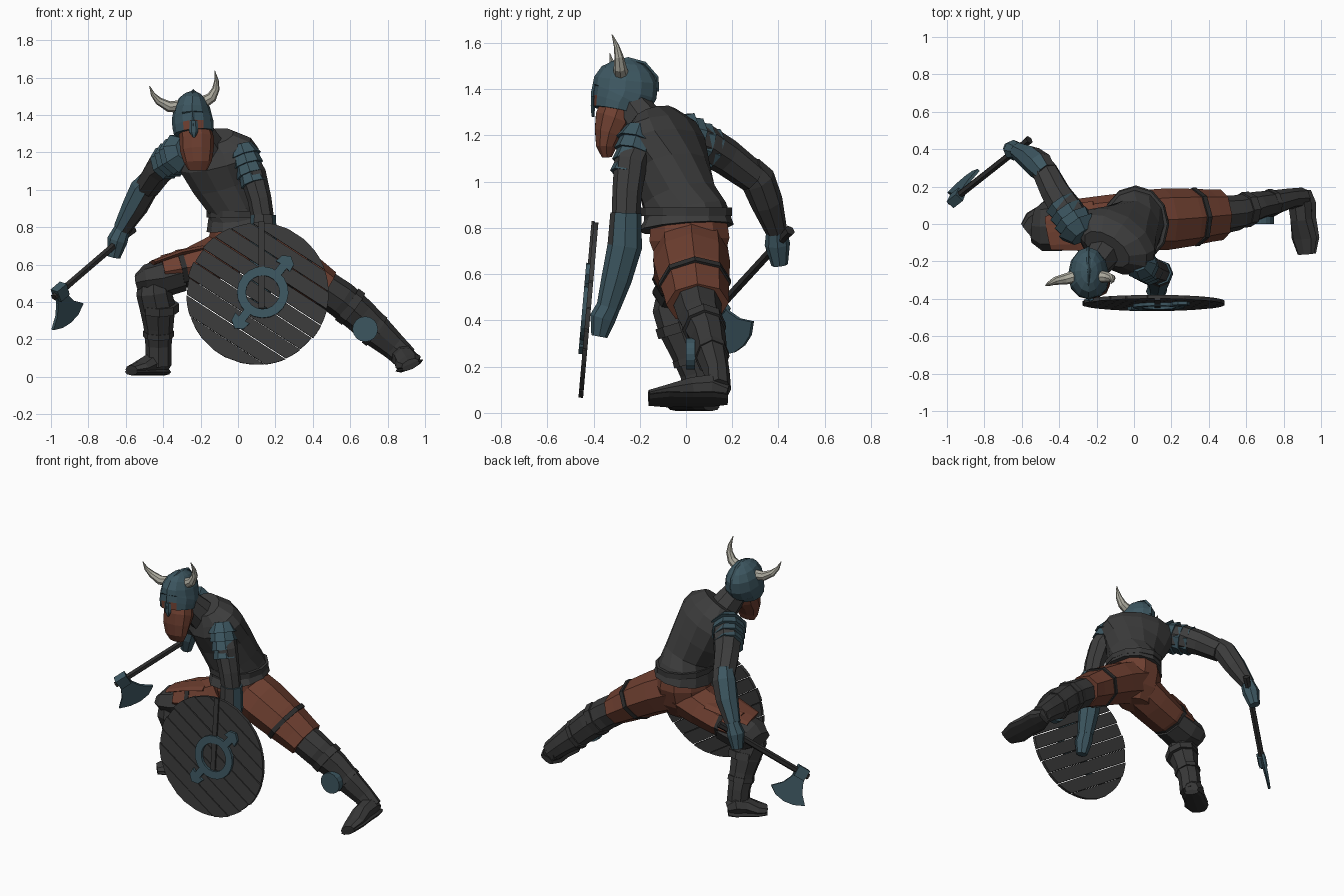
import bpy, bmesh, math, random
from mathutils import Vector, Matrix

random.seed(4)
if "Cube" in bpy.data.objects:
    bpy.data.objects.remove(bpy.data.objects["Cube"])


def material(name, r, g, b):
    m = bpy.data.materials.new(name)
    m.use_nodes = True
    m.diffuse_color = (r, g, b, 1)
    m.node_tree.nodes["Principled BSDF"].inputs["Base Color"].default_value = (r, g, b, 1)
    return m


CLOTH = material("charcoal cloth", .046, .046, .046)
BOOT = material("dark leather", .04, .04, .04)
STRAP = material("black strap", .026, .026, .026)
STEEL = material("blue steel", .046, .094, .118)
BROWN = material("red brown", .157, .05, .03)
HORN = material("pale horn", .41, .4, .34)
WOOD = material("grey wood", .042, .042, .042)


def finish(bm, name, mat):
    bmesh.ops.recalc_face_normals(bm, faces=bm.faces[:])
    mesh = bpy.data.meshes.new(name)
    bm.to_mesh(mesh)
    bm.free()
    mesh.materials.append(mat)
    ob = bpy.data.objects.new(name, mesh)
    bpy.context.collection.objects.link(ob)
    return ob


def repaint(ob, mat, rule):
    """Give a second colour to the faces that follow a rule."""
    ob.data.materials.append(mat)
    for f in ob.data.polygons:
        if rule(f):
            f.material_index = 1


def loft(name, rings, mat, n=8, side=(1, 0, 0)):
    """Skin elliptical rings (x, y, z, radius_a[, radius_b[, twist]]) along their centres."""
    bm = bmesh.new()
    cs = [Vector(r[:3]) for r in rings]
    loops = []
    for i, r in enumerate(rings):
        t = (cs[min(i + 1, len(cs) - 1)] - cs[max(i - 1, 0)]).normalized()
        s = Vector(side)
        if len(r) > 5:
            s = Matrix.Rotation(math.radians(r[5]), 3, 'Z') @ s
        u = (s - t * s.dot(t)).normalized()
        v = t.cross(u)
        b = r[4] if len(r) > 4 else r[3]
        angles = [2 * math.pi * k / n for k in range(n)]
        loops.append([bm.verts.new(cs[i] + u * r[3] * math.cos(a) + v * b * math.sin(a))
                      for a in angles])
    for a, b in zip(loops, loops[1:]):
        for k in range(n):
            j = (k + 1) % n
            bm.faces.new((a[k], a[j], b[j], b[k]))
    bm.faces.new(loops[0])
    bm.faces.new(loops[-1])
    return finish(bm, name, mat)


def prisms(name, outlines, z0, z1, mat, matrix):
    """Extrude flat outlines between two heights of a local frame."""
    bm = bmesh.new()
    for pts in outlines:
        lo, hi = ([bm.verts.new(matrix @ Vector((x, y, z))) for x, y in pts] for z in (z0, z1))
        bm.faces.new(lo)
        bm.faces.new(hi)
        for k in range(len(pts)):
            j = (k + 1) % len(pts)
            bm.faces.new((lo[k], lo[j], hi[j], hi[k]))
    return finish(bm, name, mat)


def band(name, centre, axis, ra, rb, mat, width=.03, side=(0, 1, 0), n=8):
    c, d = Vector(centre), Vector(axis).normalized() * width / 2
    loft(name, [(*(c - d), ra, rb), (*(c + d), ra, rb)], mat, n, side)


def pauldron(name, start, end, radius):
    a, b = Vector(start), Vector(end)
    for i in range(4):
        p, q = a.lerp(b, i / 4), a.lerp(b, (i + 1.2) / 4)
        r = radius * (.75 if i == 0 else 1 - .06 * i)
        loft(f"{name}_plate_{i + 1}", [(*p, r * .88), (*q, radius * (1.03 - .06 * i))], STEEL, 8, (0, 1, 0))


def foot(name, heel, toe, side):
    h, t, s = Vector(heel), Vector(toe), Vector(side).normalized()
    up = s.cross(t - h).normalized()
    up = up if up.z > 0 else -up
    shape = [(0, .044, .04, .03), (.2, .068, .065, .05), (.45, .064, .055, .045),
             (.75, .074, .036, .022), (1, .05, .024, .012)]
    loft(name, [(*(h.lerp(t, f) + up * lift), a, b) for f, a, b, lift in shape], BOOT, 8, side)
    loft(name + "_sole", [(*h.lerp(t, f), a * 1.06, .018) for f, a, b, lift in shape], STRAP, 8, side)


# Torso, belt and hips
loft("tunic", [(.01, 0, .8, .18, .207), (0, -.005, .87, .16, .182), (-.01, -.03, .93, .16, .165, -10),
               (-.06, -.06, 1.05, .2, .16, -20), (-.1, -.095, 1.16, .24, .16, -28),
               (-.12, -.105, 1.225, .222, .13, -30), (-.145, -.135, 1.28, .14, .085, -30)], CLOTH, 12)
loft("neck", [(-.15, -.14, 1.2, .1), (-.215, -.235, 1.33, .075)], CLOTH)
band("belt", (.005, 0, .87), (0, 0, 1), .2, .174, BOOT, .035, n=12)
loft("hips", [(.01, .02, .56, .1, .09), (.01, .02, .64, .165, .145),
              (.01, .015, .75, .165, .182), (.01, .01, .86, .14, .17)], BROWN, 10)

# Head
loft("beard_and_face", [(-.215, -.342, 1.105, .05, .022), (-.215, -.345, 1.15, .075, .046),
                        (-.22, -.333, 1.21, .09, .067), (-.22, -.31, 1.27, .093, .088),
                        (-.23, -.295, 1.315, .088, .085)], BROWN, 10)
helmet = loft("helmet", [(-.237, -.298, 1.305, .106, .108), (-.24, -.292, 1.335, .11, .116),
                         (-.242, -.278, 1.36, .111, .131), (-.245, -.265, 1.39, .107, .141),
                         (-.245, -.26, 1.44, .096, .138), (-.243, -.255, 1.485, .073, .11),
                         (-.24, -.25, 1.512, .045, .07), (-.24, -.25, 1.528, .012, .02)], STEEL, 12)
repaint(helmet, BROWN, lambda f: 1.34 < f.center.z < 1.355 and f.center.y < -.38)
loft("helmet_crest", [(-.238, -.402, 1.33, .01), (-.242, -.4, 1.39, .01), (-.245, -.388, 1.45, .01),
                      (-.242, -.32, 1.512, .01), (-.24, -.25, 1.529, .01), (-.244, -.18, 1.51, .01),
                      (-.245, -.128, 1.45, .01), (-.245, -.126, 1.39, .01)], STEEL, 4)
loft("nose_guard", [(-.238, -.402, 1.37, .022, .01), (-.237, -.403, 1.31, .024, .01),
                    (-.235, -.402, 1.28, .006, .006)], STEEL, 6)
loft("right_horn", [(-.31, -.28, 1.445, .034), (-.37, -.295, 1.445, .029), (-.425, -.305, 1.475, .021),
                    (-.455, -.32, 1.51, .012), (-.473, -.33, 1.555, .002)], HORN, 8, (0, 1, 0))
loft("left_horn", [(-.19, -.28, 1.465, .034), (-.14, -.285, 1.495, .028), (-.118, -.29, 1.54, .02),
                   (-.115, -.3, 1.585, .012), (-.125, -.32, 1.637, .002)], HORN, 8, (0, 1, 0))

# Shield arm, with plating below the elbow
loft("left_upper_arm", [(.02, -.19, 1.19, .07), (.08, -.24, 1.08, .072), (.115, -.255, .95, .064),
                        (.135, -.26, .83, .06)], CLOTH, 8, (0, 1, 0))
pauldron("left_shoulder", (.02, -.2, 1.235), (.083, -.255, 1.04), .086)
left_bracer = loft("left_bracer", [(.135, -.26, .865, .067), (.135, -.265, .72, .075), (.13, -.3, .58, .066),
                                   (.125, -.335, .46, .052)], STEEL, 8, (0, 1, 0))
repaint(left_bracer, CLOTH, lambda f: f.center.z > .75 and f.normal.y < -.5)
loft("left_hand", [(.125, -.33, .47, .05), (.12, -.36, .41, .056), (.12, -.375, .33, .035)],
     STEEL, 8, (0, 1, 0))

# Axe arm, with plating on the outer half of the forearm
loft("right_upper_arm", [(-.28, -.03, 1.2, .085), (-.36, .08, 1.16, .088), (-.42, .17, 1.11, .08),
                         (-.48, .29, 1.02, .07)], CLOTH)
pauldron("right_shoulder", (-.27, -.065, 1.215), (-.385, .1, 1.145), .112)
right_bracer = loft("right_bracer", [(-.465, .27, 1.06, .06), (-.5, .31, 1.01, .076), (-.55, .35, .91, .07),
                                     (-.62, .39, .79, .048)], STEEL)
repaint(right_bracer, CLOTH, lambda f: f.normal.x > .25)
loft("right_hand", [(-.615, .39, .8, .042), (-.645, .395, .73, .055), (-.665, .405, .64, .036)], STEEL)

# Axe
butt, tip = Vector((-.56, .45, .79)), Vector((-.985, .115, .425))
d = (tip - butt).normalized()
w = Vector((.235, .53, -.82))
w = (w - d * w.dot(d)).normalized()
frame = Matrix((d, w, d.cross(w))).transposed().to_4x4()
frame.translation = Vector((-.95, .14, .455))
loft("axe_handle", [(*butt, .024), (*butt.lerp(tip, .08), .02), (*tip, .02)], STRAP, 6)
prisms("axe_blade", [[(-.035, 0), (.035, 0), (.045, .05), (.075, .11), (.13, .165), (.065, .195), (0, .205),
                      (-.065, .195), (-.12, .16), (-.065, .105), (-.04, .05)]], -.008, .008, STEEL, frame)
prisms("axe_socket", [[(-.038, -.034), (.038, -.034), (.034, .037), (-.034, .037)]], -.026, .026, STEEL, frame)

# Straight left leg
down = (.4, .04, -.3)
loft("left_shorts", [(.03, .02, .72, .16, .145), (.17, .025, .655, .165, .138), (.3, .035, .58, .154, .128),
                     (.41, .045, .51, .14, .112), (.47, .05, .472, .136, .102)], BROWN, 8, (0, 1, 0))
band("left_thigh_strap", (.33, .038, .563), down, .157, .132, STRAP, .028)
loft("left_boot", [(.43, .045, .495, .108, .096), (.55, .06, .415, .095, .098), (.65, .095, .33, .078, .094),
                   (.75, .115, .235, .066, .086), (.83, .135, .165, .055, .072),
                   (.9, .14, .1, .055, .064)], BOOT, 8, (0, 1, 0))
band("left_boot_cuff", (.6, .077, .375), down, .095, .105, BOOT, .045)
band("left_boot_strap", (.73, .112, .25), down, .075, .094, BOOT, .03)
band("left_shin_disc", (.68, .02, .255), (0, 1, 0), .068, .068, STEEL, .04, (1, 0, 0), 16)
foot("left_foot", (.903, .18, .06), (.925, -.16, .058), (.91, 0, .42))

# Bent right leg
loft("right_shorts", [(-.01, .02, .685, .15, .13), (-.14, .01, .63, .145, .115), (-.27, -.002, .582, .14, .1),
                      (-.4, -.01, .56, .13, .09)], BROWN, 8, (0, 1, 0))
band("right_thigh_strap", (-.3, -.005, .578), (-.9, -.1, -.2), .142, .104, STRAP, .028)
loft("right_thigh_flap", [(-.2, 0, .685, .125, .02), (-.32, -.02, .66, .125, .018),
                          (-.46, -.05, .608, .09, .014)], BROWN, 8, (0, 1, 0))
loft("right_knee", [(-.3, 0, .555, .128, .098), (-.41, -.01, .525, .136, .102), (-.49, -.015, .515, .13, .085),
                    (-.54, -.01, .505, .09, .045)], BOOT, 8, (0, 1, 0))
loft("right_boot", [(-.455, -.05, .55, .07), (-.45, -.05, .45, .095), (-.43, -.025, .37, .096),
                    (-.425, .01, .27, .08), (-.425, .045, .17, .07), (-.425, .06, .06, .07)], BOOT)
band("right_boot_cuff", (-.42, -.025, .37), (0, -.3, 1), .105, .105, BOOT, .045)
band("right_boot_strap", (-.425, .025, .23), (0, -.3, 1), .083, .083, BOOT, .03)
foot("right_foot", (-.388, .11, .026), (-.57, -.04, .026), (.62, -.78, 0))

# Round plank shield
shield = Matrix.Translation((.105, -.422, .445)) @ Matrix.Rotation(math.radians(85), 4, 'X')
slant = shield @ Matrix.Rotation(math.radians(-33), 4, 'Z')
R, count = .383, 9
planks = []
for i in range(count):
    lo = -R + 2 * R * i / count + random.uniform(.001, .004)
    hi = -R + 2 * R * (i + 1) / count - random.uniform(.001, .004)
    rows = [lo + (hi - lo) * k / 4 for k in range(5)]
    trim = [random.uniform(.97, 1) for _ in range(2)]
    half = [math.sqrt(max(R * R - y * y, .0004)) for y in rows]
    planks.append([(h * trim[0], y) for h, y in zip(half, rows)]
                  + [(-h * trim[1], y) for h, y in reversed(list(zip(half, rows)))])
prisms("shield_planks", planks, -.01, .01, WOOD, slant)
prisms("shield_strap", [[(.005, -.08), (.037, -.08), (.037, .385), (.005, .385)]], .008, .02, BOOT, shield)

# Shield emblem: ring with two arrow ends
emblem = shield @ Matrix.Translation((.027, .005, 0)) @ Matrix.Rotation(math.radians(52), 4, 'Z')
polar = lambda r, k: (r * math.cos(k * math.pi / 10), r * math.sin(k * math.pi / 10))
shapes = [[polar(.09, k), polar(.138, k), polar(.138, k + 1), polar(.09, k + 1)] for k in range(20)]
arrow = [(.125, -.022), (.18, -.022), (.175, -.048), (.22, -.04), (.245, 0),
         (.22, .04), (.175, .048), (.18, .022), (.125, .022)]
shapes += [arrow, [(-x, -y) for x, y in arrow]]
prisms("shield_emblem", shapes, .008, .027, STEEL, emblem)
